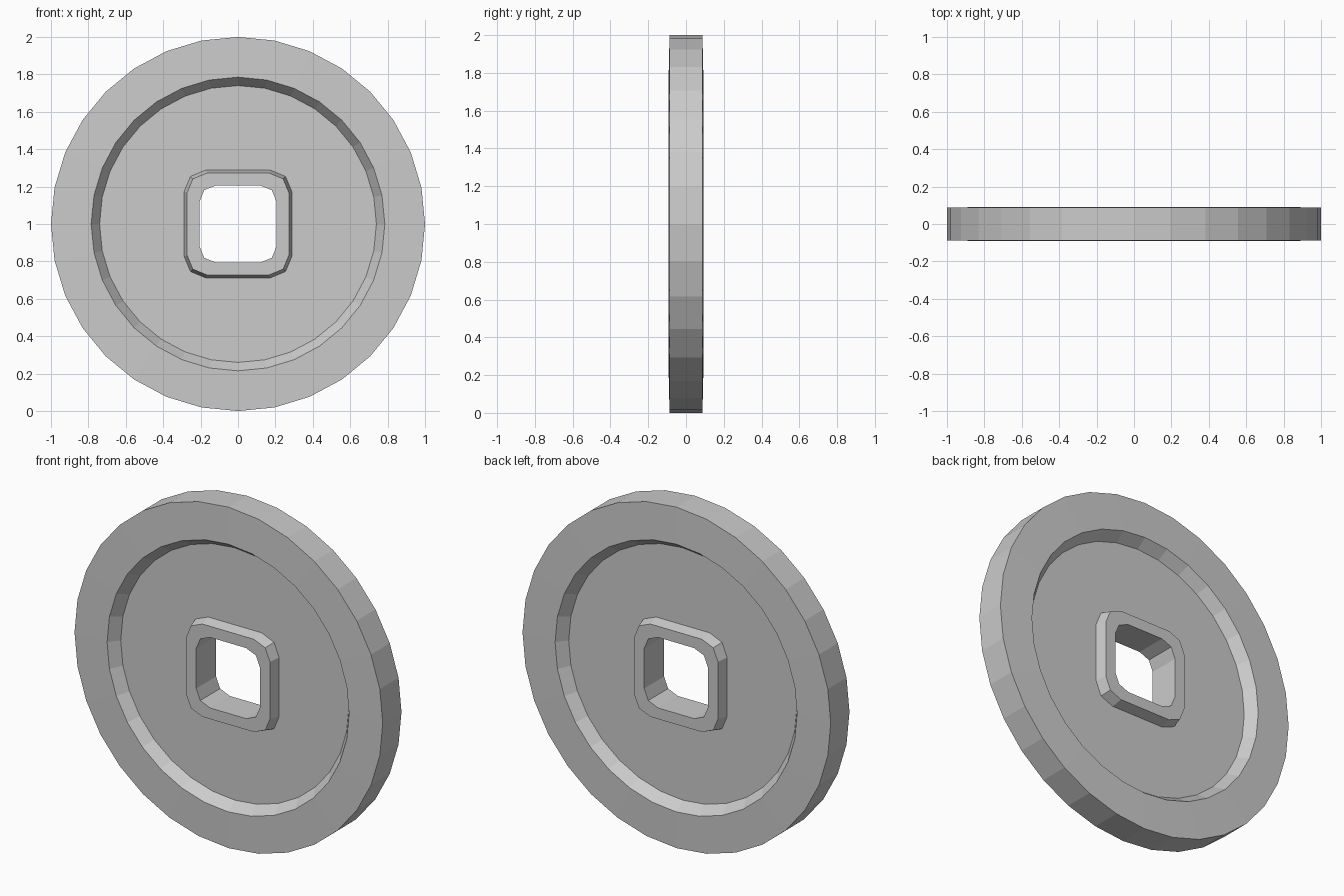
import bpy
import bmesh
from math import sin, cos, pi

cube = bpy.data.objects.get("Cube")
if cube:
    bpy.data.objects.remove(cube)

HALF = 0.092    # half thickness at rim lip and hub face
FLOOR = 0.03    # half thickness of the recessed web

grey = bpy.data.materials.new("light_grey")
grey.use_nodes = True
colour = (0.6, 0.6, 0.6, 1)
grey.diffuse_color = colour
grey.node_tree.nodes["Principled BSDF"].inputs["Base Color"].default_value = colour


def circle(radius, sides=32):
    return [(radius * cos(2 * pi * i / sides), radius * sin(2 * pi * i / sides))
            for i in range(sides)]


def rounded_square(half, corner, steps=2):
    points = []
    for quarter, (sx, sz) in enumerate([(1, 1), (-1, 1), (-1, -1), (1, -1)]):
        for i in range(steps + 1):
            a = (quarter + i / steps) * pi / 2
            points.append((sx * (half - corner) + corner * cos(a),
                           sz * (half - corner) + corner * sin(a)))
    return points


def ring_part(name, half_section):
    """Loft (outline, depth) pairs, mirrored front to back, into a closed ring."""
    section = [(o, -y) for o, y in half_section]
    section += [(o, y) for o, y in reversed(half_section)]
    bm = bmesh.new()
    loops = [[bm.verts.new((x, y, z + 1)) for x, z in outline]
             for outline, y in section]
    for k, a in enumerate(loops):
        b = loops[(k + 1) % len(loops)]
        for i in range(len(a)):
            j = (i + 1) % len(a)
            bm.faces.new((a[i], a[j], b[j], b[i]))
    bmesh.ops.recalc_face_normals(bm, faces=bm.faces)
    mesh = bpy.data.meshes.new(name)
    bm.to_mesh(mesh)
    bm.free()
    mesh.materials.append(grey)
    obj = bpy.data.objects.new(name, mesh)
    bpy.context.collection.objects.link(obj)
    return obj


# Rim and recessed web; the web ends inside the hub wall
ring_part("plate_disc", [
    (circle(0.275), FLOOR),
    (circle(0.74), FLOOR),
    (circle(0.785), HALF),
    (circle(1.0), HALF - 0.005),
])

# Square hub with a straight through-hole
ring_part("square_hub", [
    (rounded_square(0.207, 0.09), HALF),
    (rounded_square(0.272, 0.105), HALF),
    (rounded_square(0.288, 0.115), FLOOR),
])
